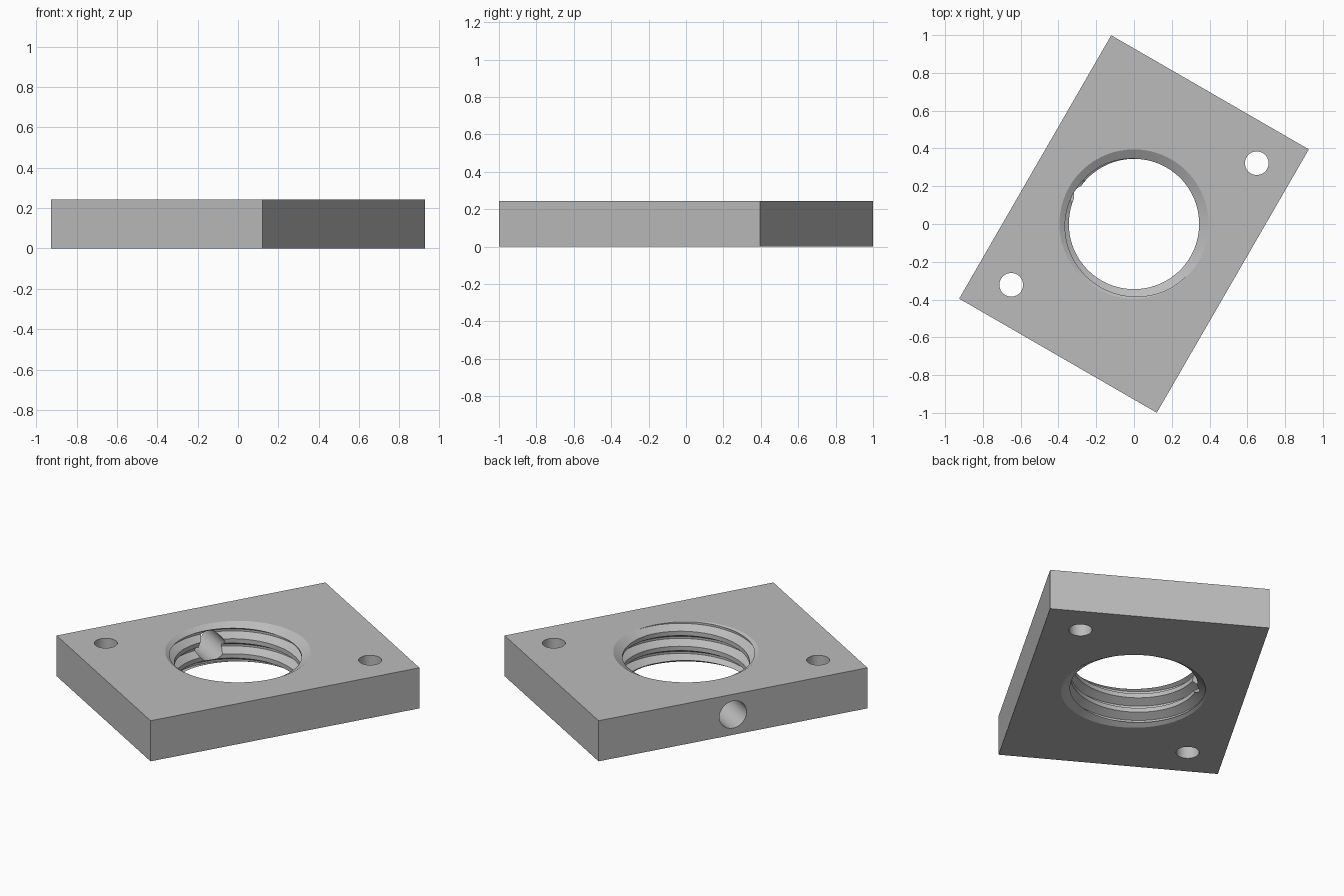
import bpy, bmesh, math
from mathutils import Matrix, Vector

if "Cube" in bpy.data.objects:
    bpy.data.objects.remove(bpy.data.objects["Cube"])

HEIGHT = 0.243
TURN = math.radians(-30)      # plate is turned about z
MINOR, MAJOR, PITCH = 0.345, 0.39, 0.09
SEGMENTS = 96

steel = bpy.data.materials.new("plain_grey")
steel.use_nodes = True
grey = (0.5, 0.5, 0.5, 1)
steel.diffuse_color = grey
steel.node_tree.nodes["Principled BSDF"].inputs["Base Color"].default_value = grey


def finish(name, bm):
    bmesh.ops.recalc_face_normals(bm, faces=bm.faces)
    mesh = bpy.data.meshes.new(name)
    bm.to_mesh(mesh)
    bm.free()
    mesh.materials.append(steel)
    obj = bpy.data.objects.new(name, mesh)
    bpy.context.collection.objects.link(obj)
    return obj


def cone(name, r_low, r_high, depth, matrix, sides=64):
    bm = bmesh.new()
    bmesh.ops.create_cone(bm, cap_ends=True, segments=sides, radius1=r_low,
                          radius2=r_high, depth=depth, matrix=matrix)
    return finish(name, bm)


def thread_cutter():
    """Solid screw whose rows follow the helix and join up one turn later."""
    profile = [(-0.032, MINOR), (-0.006, MAJOR), (0.006, MAJOR), (0.032, MINOR)]
    step, rows = len(profile), 24
    start = 0.182 - PITCH / 4 - 3 * PITCH
    bm = bmesh.new()
    columns = []
    for i in range(SEGMENTS):
        angle = math.tau * i / SEGMENTS
        column = []
        for j in range(rows + (step if i == 0 else 0)):
            dz, r = profile[j % step]
            z = start + PITCH * (i / SEGMENTS + j // step) + dz
            column.append(bm.verts.new((r * math.cos(angle), r * math.sin(angle), z)))
        columns.append(column)
    for i in range(SEGMENTS):
        last = i == SEGMENTS - 1
        right = columns[0][step:] if last else columns[i + 1]
        for j in range(rows - 1):
            bm.faces.new((columns[i][j], right[j], right[j + 1], columns[i][j + 1]))
    # Close both ends with fans
    low = [c[0] for c in columns] + columns[0][step:0:-1]
    high = [c[rows - 1] for c in columns] + columns[0][rows + step - 1:rows - 1:-1]
    for loop in (low, high):
        centre = bm.verts.new((0, 0, sum(v.co.z for v in loop) / len(loop)))
        for a, b in zip(loop, loop[1:] + loop[:1]):
            bm.faces.new((a, b, centre))
    return finish("thread_cutter", bm)


# Plate
bm = bmesh.new()
bmesh.ops.create_cube(bm, size=1, matrix=Matrix.Translation((0, 0, HEIGHT / 2))
                      @ Matrix.Rotation(TURN, 4, "Z")
                      @ Matrix.Diagonal((1.208, 1.61, HEIGHT, 1)))
plate = finish("threaded_plate", bm)

# Threaded bore, with a countersink at each end
cutters = [thread_cutter()]
slope, reach = 0.05 / 0.03, 0.06
wide, narrow = 0.395 + reach / 2 * slope, 0.395 - reach / 2 * slope
cutters.append(cone("top_countersink", narrow, wide, reach,
                    Matrix.Translation((0, 0, HEIGHT)), SEGMENTS))
cutters.append(cone("bottom_countersink", wide, narrow, reach,
                    Matrix(), SEGMENTS))

# Two mounting holes at opposite corners
for side in (-1, 1):
    cutters.append(cone("mounting_hole", 0.0625, 0.0625, 1,
                        Matrix.Translation((0.65 * side, 0.322 * side, 0))))

# Cross hole from the long side face into the bore
outward = Matrix.Rotation(TURN, 3, "Z") @ Vector((-1, 0, 0))
cutters.append(cone("cross_hole", 0.081, 0.081, 0.7,
                    Matrix.Translation(outward * 0.5 + Vector((0, 0, HEIGHT / 2)))
                    @ outward.to_track_quat("Z", "Y").to_matrix().to_4x4()))

bpy.context.view_layer.objects.active = plate
for cutter in cutters:
    mod = plate.modifiers.new(cutter.name, "BOOLEAN")
    mod.operation, mod.solver, mod.object = "DIFFERENCE", "EXACT", cutter
    bpy.ops.object.modifier_apply(modifier=mod.name)
    bpy.data.objects.remove(cutter)

bpy.ops.object.select_all(action="DESELECT")
plate.select_set(True)
bpy.ops.object.shade_smooth_by_angle(angle=math.radians(25))
